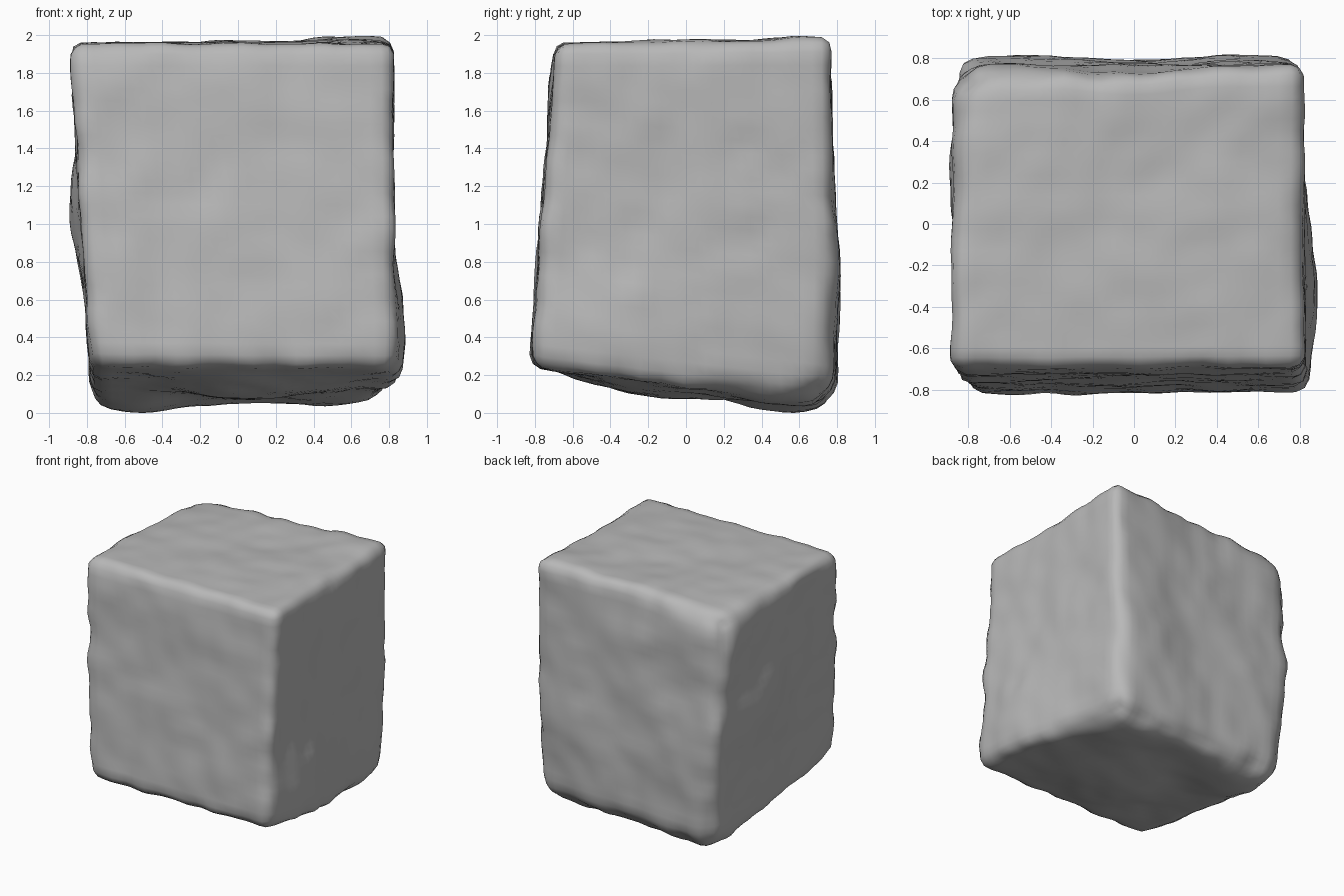
import bpy, bmesh
from mathutils import Vector, noise

old = bpy.data.objects.get("Cube")
if old:
    bpy.data.objects.remove(old)

# Corners of the uneven block, keyed by side: (x sign, y sign, z sign)
CORNERS = {
    (-1, -1, 1): (-.89, -.70, 1.96), (1, -1, 1): (.82, -.69, 1.96),
    (-1, 1, 1): (-.89, .75, 1.95), (1, 1, 1): (.82, .77, 1.98),
    (-1, -1, -1): (-.78, -.83, .25), (1, -1, -1): (.83, -.82, .24),
    (-1, 1, -1): (-.78, .81, .01), (1, 1, -1): (.80, .79, .04),
}
# Broad swellings and hollows: centre, push, radius
SWELLS = [
    ((-.85, .2, 1.0), (-.05, 0, 0), .5),
    ((.83, -.3, .35), (.06, 0, 0), .65),
    ((-.55, .8, .8), (0, .03, 0), .5),
    ((.5, .8, .8), (0, .03, 0), .5),
    ((0, .76, 1.9), (0, -.04, 0), .4),
    ((.1, -.2, .13), (0, 0, -.07), .7),
    ((-.5, .4, .07), (0, 0, -.05), .4),
    ((.5, .45, .07), (0, 0, -.03), .4),
    ((.55, .6, 1.97), (0, 0, .02), .3),
]


def rounded(p):
    """Round off the cube's edges, more at the worn back ones."""
    back, left = max(0, p.y), max(0, -p.x)
    bottom, top = max(0, -p.z), max(0, p.z)
    radius = .09 + .14 * back * bottom + .2 * back * left * top
    inner = Vector([max(radius - 1, min(1 - radius, c)) for c in p])
    return inner + (p - inner).normalized() * radius


def warp(p):
    """Stretch the cube to the corners, then add the swellings."""
    base = Vector()
    for side, corner in CORNERS.items():
        weight = 1
        for s, c in zip(side, p):
            weight *= (1 + s * c) / 2
        base += Vector(corner) * weight
    moved = base.copy()
    for centre, push, radius in SWELLS:
        fall = max(0, 1 - ((base - Vector(centre)).length / radius) ** 2)
        moved += Vector(push) * fall ** 2
    return moved


# Stone block
bm = bmesh.new()
bmesh.ops.create_cube(bm, size=2)
bmesh.ops.subdivide_edges(bm, edges=bm.edges[:], cuts=27, use_grid_fill=True)
for v in bm.verts:
    v.co = warp(rounded(v.co))
bm.normal_update()

# Weathered surface, rougher along the edges
shifts = []
for v in bm.verts:
    edge = 1 - max(abs(c) for c in v.normal)
    bump = .014 * noise.noise(v.co * 2.6 + Vector((3, 1, 7)))
    bump += (.012 + .06 * edge) * noise.noise(v.co * 6 + Vector((5, 2, 4)))
    shifts.append(v.normal * bump)
for v, shift in zip(bm.verts, shifts):
    v.co += shift

# Rest on the ground
low = min(v.co.z for v in bm.verts)
bmesh.ops.translate(bm, verts=bm.verts[:], vec=(0, 0, -low))
for f in bm.faces:
    f.smooth = True

mesh = bpy.data.meshes.new("stone_block")
bm.to_mesh(mesh)
bm.free()
block = bpy.data.objects.new("stone_block", mesh)
bpy.context.collection.objects.link(block)

# Plain grey stone
stone = bpy.data.materials.new("grey_stone")
stone.use_nodes = True
grey = (.48, .48, .48, 1)
stone.diffuse_color = grey
stone.node_tree.nodes["Principled BSDF"].inputs["Base Color"].default_value = grey
mesh.materials.append(stone)
